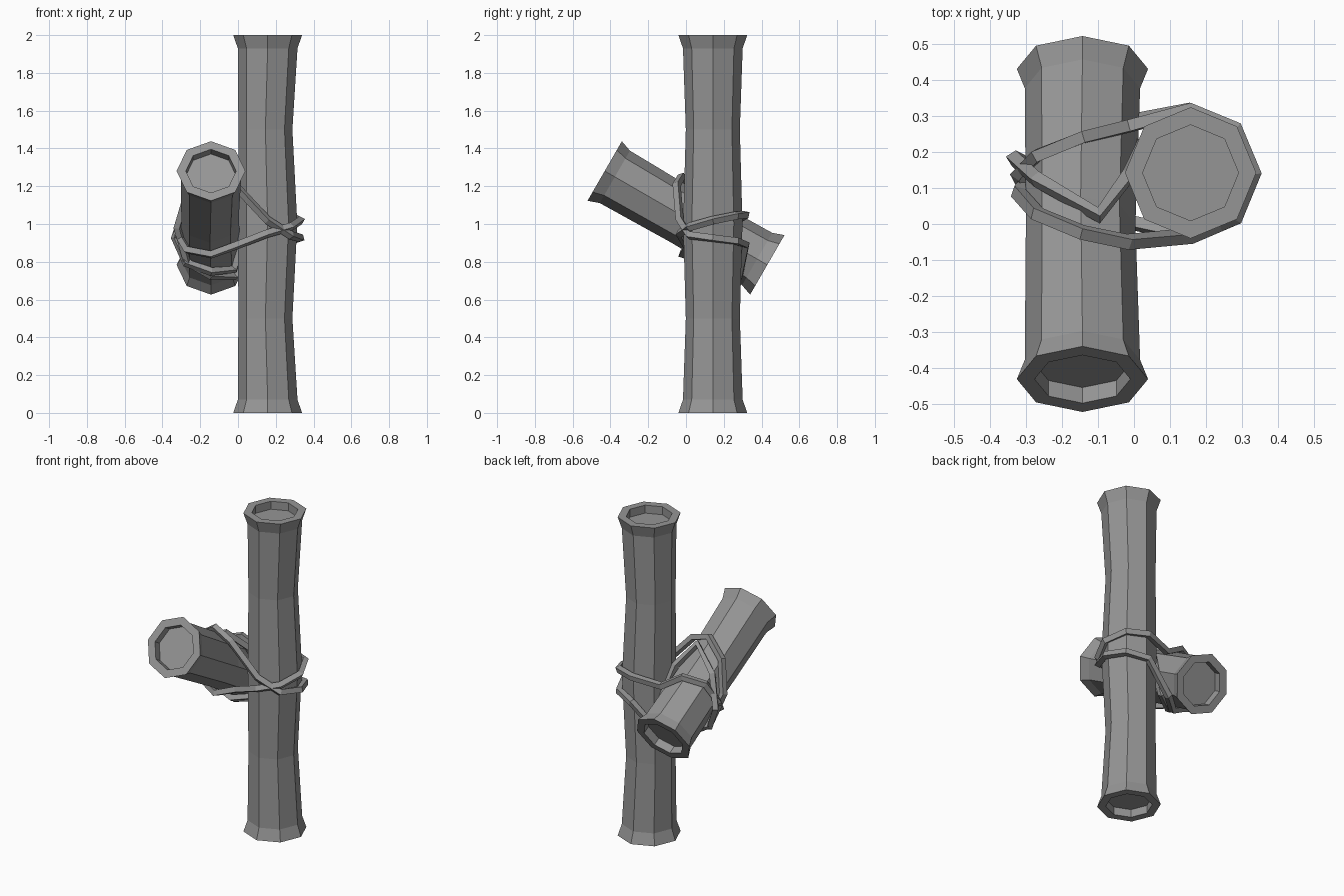
import bpy, bmesh
from math import sin, cos, radians, pi
from mathutils import Vector, Matrix

cube = bpy.data.objects.get("Cube")
if cube:
    bpy.data.objects.remove(cube, do_unlink=True)

grey = bpy.data.materials.new("plain_grey")
grey.use_nodes = True
GREY = (0.3, 0.3, 0.3, 1)
grey.diffuse_color = GREY
grey.node_tree.nodes["Principled BSDF"].inputs["Base Color"].default_value = GREY

MAIN = Vector((0.157, 0.142, 1.0))
TILT = Vector((-0.143, 0, 1.032))
AXIS = Vector((0, cos(radians(30)), -sin(radians(30))))
NORMAL = Vector((0, sin(radians(30)), cos(radians(30))))


def pole(name, rings, matrix):
    """Eight-sided pole from (height, radius, x shift) rings, closed at both ends."""
    bm = bmesh.new()
    loops = [[bm.verts.new((r * cos(k * pi / 4) + s, r * sin(k * pi / 4), z))
              for k in range(8)] for z, r, s in rings]
    for a, b in zip(loops, loops[1:]):
        for k in range(8):
            j = (k + 1) % 8
            bm.faces.new((a[k], a[j], b[j], b[k]))
    bm.faces.new(loops[-1])
    bm.faces.new(loops[0][::-1])
    bmesh.ops.recalc_face_normals(bm, faces=bm.faces)
    mesh = bpy.data.meshes.new(name)
    bm.to_mesh(mesh)
    bm.free()
    mesh.materials.append(grey)
    ob = bpy.data.objects.new(name, mesh)
    ob.matrix_world = matrix
    bpy.context.collection.objects.link(ob)


def mirrored(half):
    return [(-z, r, s) for z, r, s in half[::-1]] + half


# Upright pole: recessed end, rim, flare, waist, and a fuller middle
end = [(0.5, 0.143, -0.012), (0.93, 0.158, 0), (1.0, 0.182, 0),
       (1.0, 0.133, 0), (0.95, 0.133, 0)]
rings = mirrored(end)
rings.insert(5, (0, 0.157, 0))
pole("upright_pole", rings, Matrix.Translation(MAIN))

# Sloping pole
end = [(0.435, 0.16, 0), (0.497, 0.182, 0), (0.497, 0.133, 0), (0.447, 0.133, 0)]
rings = mirrored(end)
rings.insert(4, (0, 0.152, -0.005))
turn = Matrix((Vector((1, 0, 0)), NORMAL, -AXIS)).transposed().to_4x4()
pole("sloping_pole", rings, Matrix.Translation(TILT) @ turn)


def on_main(angle, z, r=0.175):
    a = radians(angle)
    return Vector((MAIN.x + r * cos(a), MAIN.y + r * sin(a), z))


def on_tilt(angle, t, r=0.178):
    a = radians(angle)
    return TILT + AXIS * t + r * (cos(a) * Vector((1, 0, 0)) + sin(a) * NORMAL)


def rope(name, points):
    """Closed square-section rope through the points."""
    curve = bpy.data.curves.new(name, "CURVE")
    curve.dimensions = "3D"
    curve.bevel_depth = 0.023
    curve.bevel_resolution = 0
    spline = curve.splines.new("POLY")
    spline.points.add(len(points) - 1)
    for p, co in zip(spline.points, points):
        p.co = (*co, 1)
    spline.use_cyclic_u = True
    temp = bpy.data.objects.new(name, curve)
    mesh = bpy.data.meshes.new_from_object(temp)
    bpy.data.objects.remove(temp)
    mesh.materials.clear()
    mesh.materials.append(grey)
    mesh.polygons.foreach_set("use_smooth", [False] * len(mesh.polygons))
    bpy.context.collection.objects.link(bpy.data.objects.new(name, mesh))


# Lashing over the front of the sloping pole and round the upright
rope("rope_over_front",
     [on_tilt(a, t) for a, t in ((45, -0.13), (90, -0.13), (135, -0.04), (180, 0.1),
                                 (225, 0.25), (270, 0.3), (315, 0.4))]
     + [on_main(a, z) for a, z in ((90, 0.89), (45, 0.91), (0, 0.925),
                                   (-45, 0.94), (-90, 1.02))])

# Lashing under the front of the sloping pole and over its back
rope("rope_under_front",
     [on_tilt(a, t) for a, t in ((225, 0.12), (270, 0.08), (315, 0.08))]
     + [on_main(a, z) for a, z in ((-90, 0.95), (-45, 0.985), (0, 1.02),
                                   (45, 1.045), (90, 1.05))]
     + [on_tilt(a, t) for a, t in ((45, 0.24), (90, 0.175), (135, 0.147), (180, 0.16))])

# Slanted loop round the sloping pole alone
rope("rope_around_slope",
     [on_tilt(a, t, r) for a, t, r in ((180, 0.21, 0.19), (135, 0.07, 0.18),
                                       (75, -0.07, 0.175), (45, 0.08, 0.175),
                                       (0, 0.25, 0.165), (315, 0.33, 0.175),
                                       (270, 0.26, 0.178), (225, 0.25, 0.185))])
